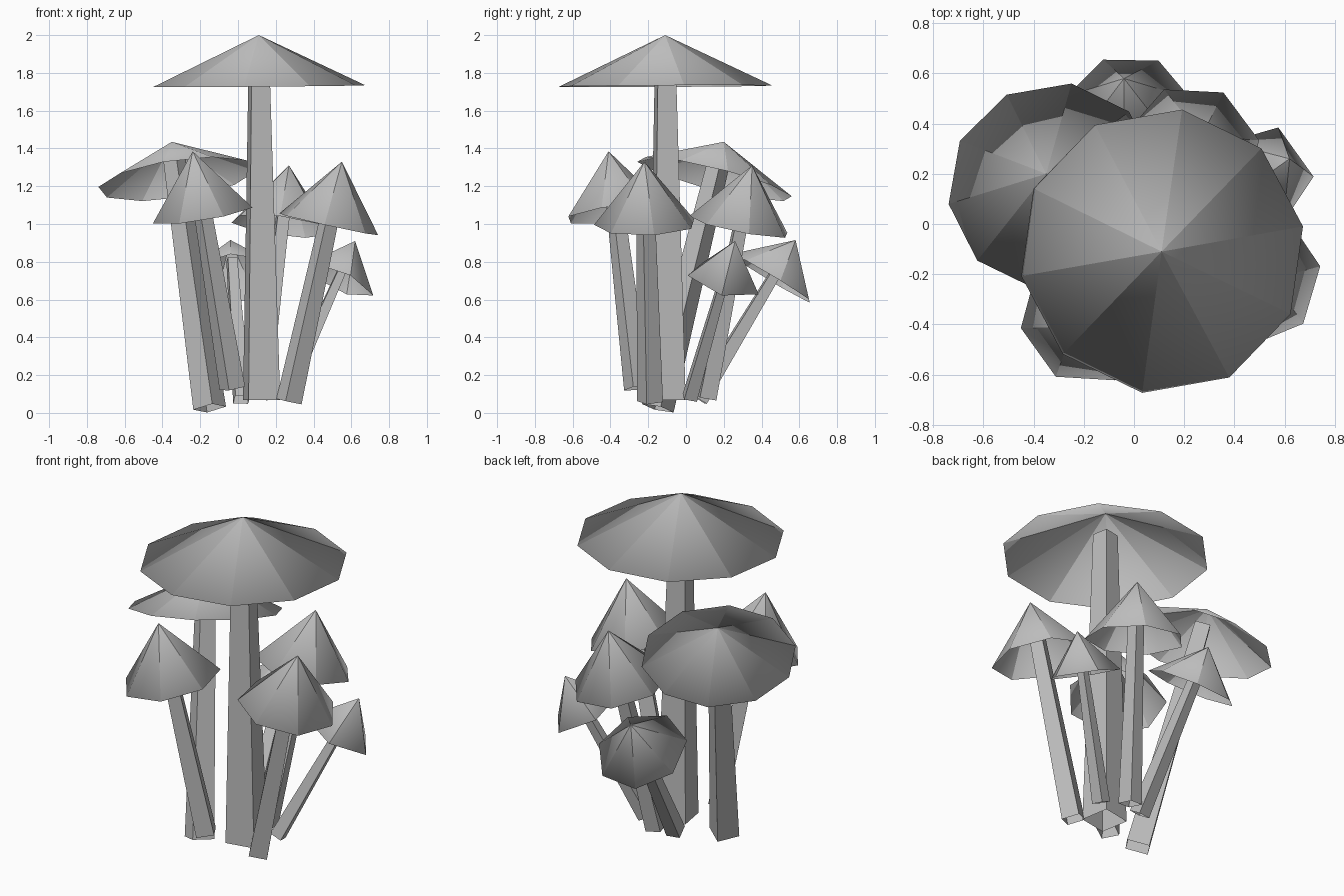
import bpy
import bmesh
from math import radians, sin, cos
from mathutils import Matrix, Vector

cube = bpy.data.objects.get("Cube")
if cube:
    bpy.data.objects.remove(cube, do_unlink=True)

GREY = (0.5, 0.5, 0.5, 1.0)
mat = bpy.data.materials.new("plain grey")
mat.use_nodes = True
mat.diffuse_color = GREY
mat.node_tree.nodes["Principled BSDF"].inputs["Base Color"].default_value = GREY


def cone(name, sides, r1, r2, start, end, turn):
    """Open low-poly cone or tapered prism running from start to end."""
    axis = end - start
    bm = bmesh.new()
    bmesh.ops.create_cone(bm, cap_ends=False, segments=sides, radius1=r1,
                          radius2=r2, depth=axis.length)
    bmesh.ops.remove_doubles(bm, verts=bm.verts, dist=0.0001)
    # put the first corner on +x, then turn about the axis
    first = max(bm.verts, key=lambda v: (v.co.xy.length, v.co.x)).co
    spin = Matrix.Rotation(radians(turn) + Vector((1, 0)).angle_signed(first.xy), 4, "Z")
    tilt = Vector((0, 0, 1)).rotation_difference(axis).to_matrix().to_4x4()
    bm.transform(Matrix.Translation((start + end) / 2) @ tilt @ spin)
    # outward normals, decided from the distance to the axis
    bm.normal_update()
    for face in bm.faces:
        offset = face.calc_center_median() - start
        if face.normal.dot(offset - offset.project(axis)) < 0:
            face.normal_flip()
    mesh = bpy.data.meshes.new(name)
    bm.to_mesh(mesh)
    bm.free()
    mesh.materials.append(mat)
    obj = bpy.data.objects.new(name, mesh)
    bpy.context.collection.objects.link(obj)
    return mesh


def round_cap(mesh, apex, axis):
    """Soft cap shading: normals lean up at the apex and level out at the rim."""
    def radial(point):
        offset = point - apex
        return (offset - offset.project(axis)).normalized()

    mesh.shade_smooth()
    normals = [None] * len(mesh.loops)
    for poly in mesh.polygons:
        facet = radial(poly.center)
        for i in poly.loop_indices:
            co = mesh.vertices[mesh.loops[i].vertex_index].co
            if (co - apex).length < 0.001:
                lift, out = radians(40), facet
            else:
                lift, out = 0, (facet + radial(co)).normalized()
            normals[i] = out * cos(lift) + axis * sin(lift)
    mesh.normals_split_custom_set(normals)


def mushroom(name, base, apex, sides, radius, height, turn, thick, thin, stem_turn):
    """Open conical cap on a square tapered stem sharing one leaning axis."""
    base, apex = Vector(base), Vector(apex)
    axis = (apex - base).normalized()
    cap = cone(name + "_cap", sides, radius, 0, apex - axis * height, apex, turn)
    round_cap(cap, apex, axis)
    # stem widths are sides of the square, so convert to corner radius
    cone(name + "_stem", 4, thick * 0.707, thin * 0.707, base,
         apex - axis * height * 0.5, stem_turn)


# tall central mushroom and the wide one behind it
mushroom("tall", (0.125, -0.1, 0.068), (0.11, -0.11, 2.0), 10, 0.57, 0.27, 10, 0.17, 0.095, 55)
mushroom("wide", (-0.15, -0.15, 0.025), (-0.35, 0.2, 1.435), 10, 0.425, 0.205, 9, 0.125, 0.085, 10)
# medium mushrooms
mushroom("front", (-0.03, -0.26, 0.13), (-0.24, -0.41, 1.385), 7, 0.275, 0.34, 190, 0.1, 0.065, 75)
mushroom("side", (0.27, -0.19, 0.06), (0.55, -0.22, 1.33), 7, 0.275, 0.34, 9, 0.1, 0.07, 75)
mushroom("back", (0.12, 0.11, 0.08), (0.27, 0.35, 1.31), 7, 0.275, 0.33, 62, 0.09, 0.06, 55)
# small leaning mushrooms
mushroom("small_back", (0.02, 0.07, 0.07), (-0.04, 0.58, 0.915), 7, 0.255, 0.24, 62, 0.08, 0.05, 55)
mushroom("small_side", (0.25, 0.02, 0.08), (0.62, 0.26, 0.91), 5, 0.205, 0.235, 0, 0.07, 0.04, 55)
